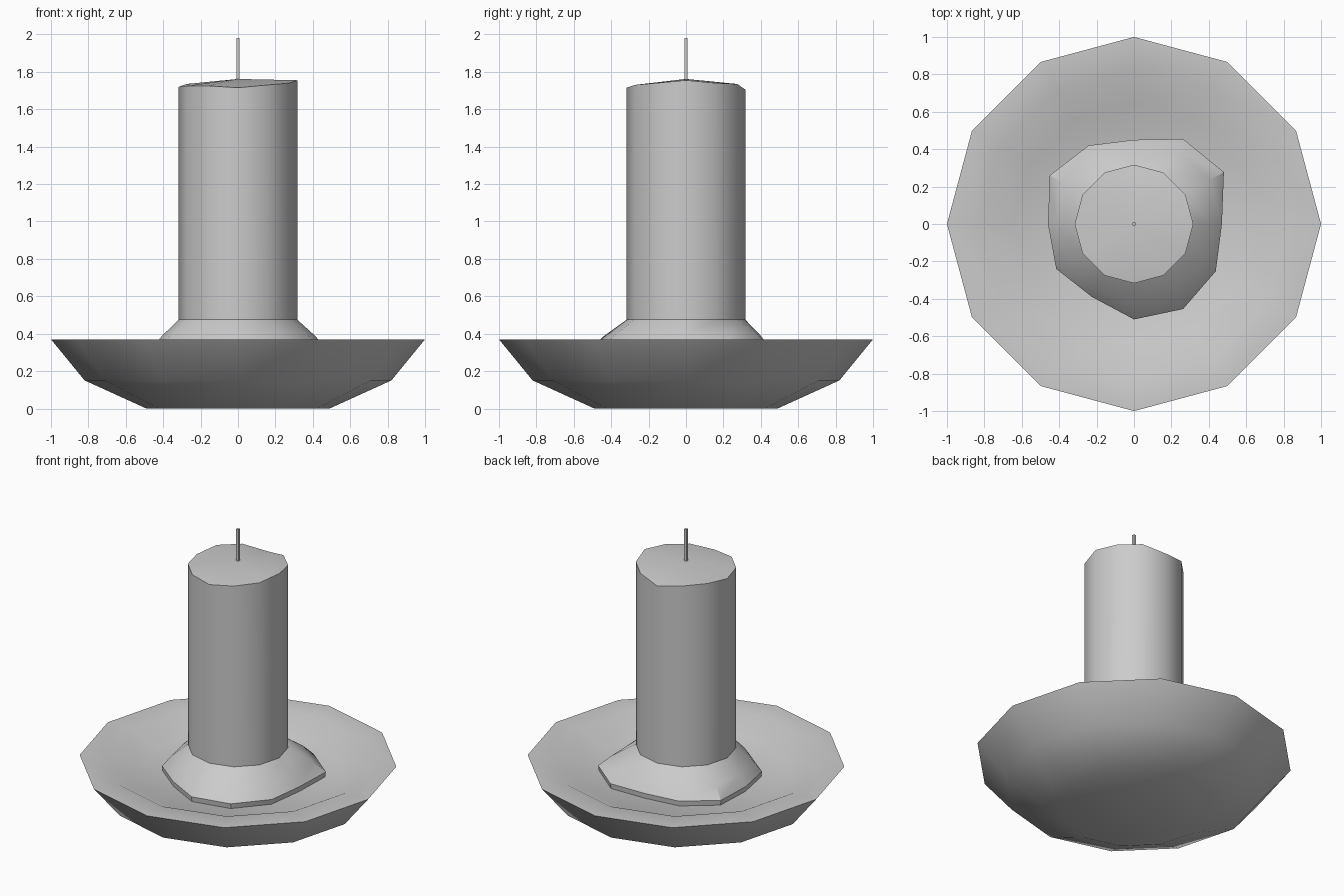
import bpy, bmesh
from math import cos, sin, pi, radians

if "Cube" in bpy.data.objects:
    bpy.data.objects.remove(bpy.data.objects["Cube"])


def loft(name, rings, smooth_angle=35, tip_z=None):
    """Skin rings of (radius, z) points; tip_z closes the top with a fan."""
    bm = bmesh.new()
    loops = []
    for ring in rings:
        n = len(ring)
        loops.append([bm.verts.new((r * cos(2 * pi * k / n), r * sin(2 * pi * k / n), z))
                      for k, (r, z) in enumerate(ring)])
    n = len(loops[0])
    for a, b in zip(loops, loops[1:]):
        for k in range(n):
            j = (k + 1) % n
            bm.faces.new((a[k], a[j], b[j], b[k]))
    bm.faces.new(loops[0][::-1])
    top = loops[-1]
    if tip_z is None:
        bm.faces.new(top)
    else:
        tip = bm.verts.new((0, 0, tip_z))
        for k in range(n):
            bm.faces.new((top[k], top[(k + 1) % n], tip))
    mesh = bpy.data.meshes.new(name)
    bm.to_mesh(mesh)
    bm.free()
    obj = bpy.data.objects.new(name, mesh)
    bpy.context.collection.objects.link(obj)
    bpy.ops.object.select_all(action='DESELECT')
    obj.select_set(True)
    bpy.context.view_layer.objects.active = obj
    bpy.ops.object.shade_smooth_by_angle(angle=radians(smooth_angle))
    return obj


SIDES = 12
FLOOR = 0.28

# Dish: outer bowl, flat rim, sloped inner wall and floor
dish_profile = [(0.49, 0), (0.82, 0.15), (1.0, 0.37), (0.83, 0.37), (0.645, FLOOR)]
loft("dish", [[p] * SIDES for p in dish_profile])

# Candle body with an unevenly melted top
rim_z = [1.755, 1.74, 1.735, 1.705, 1.73, 1.735,
         1.72, 1.725, 1.725, 1.715, 1.73, 1.74]
loft("candle", [[(0.317, FLOOR)] * SIDES, [(0.317, z) for z in rim_z]], tip_z=1.762)

# Pool of melted wax around the foot
pool_r = [0.47, 0.555, 0.525, 0.45, 0.485, 0.52,
          0.46, 0.48, 0.45, 0.51, 0.525, 0.505]


def pool_ring(t, z):
    return [(0.317 + (r - 0.317) * t, z) for r in pool_r]


loft("wax_pool", [pool_ring(0.97, FLOOR - 0.01), pool_ring(1, 0.315),
                  pool_ring(0.65, 0.385), pool_ring(0, 0.475)])

# Wick
loft("wick", [[(0.013, 1.74)] * 4, [(0.013, 1.98)] * 4])
bpy.context.object.rotation_euler.z = pi / 4
